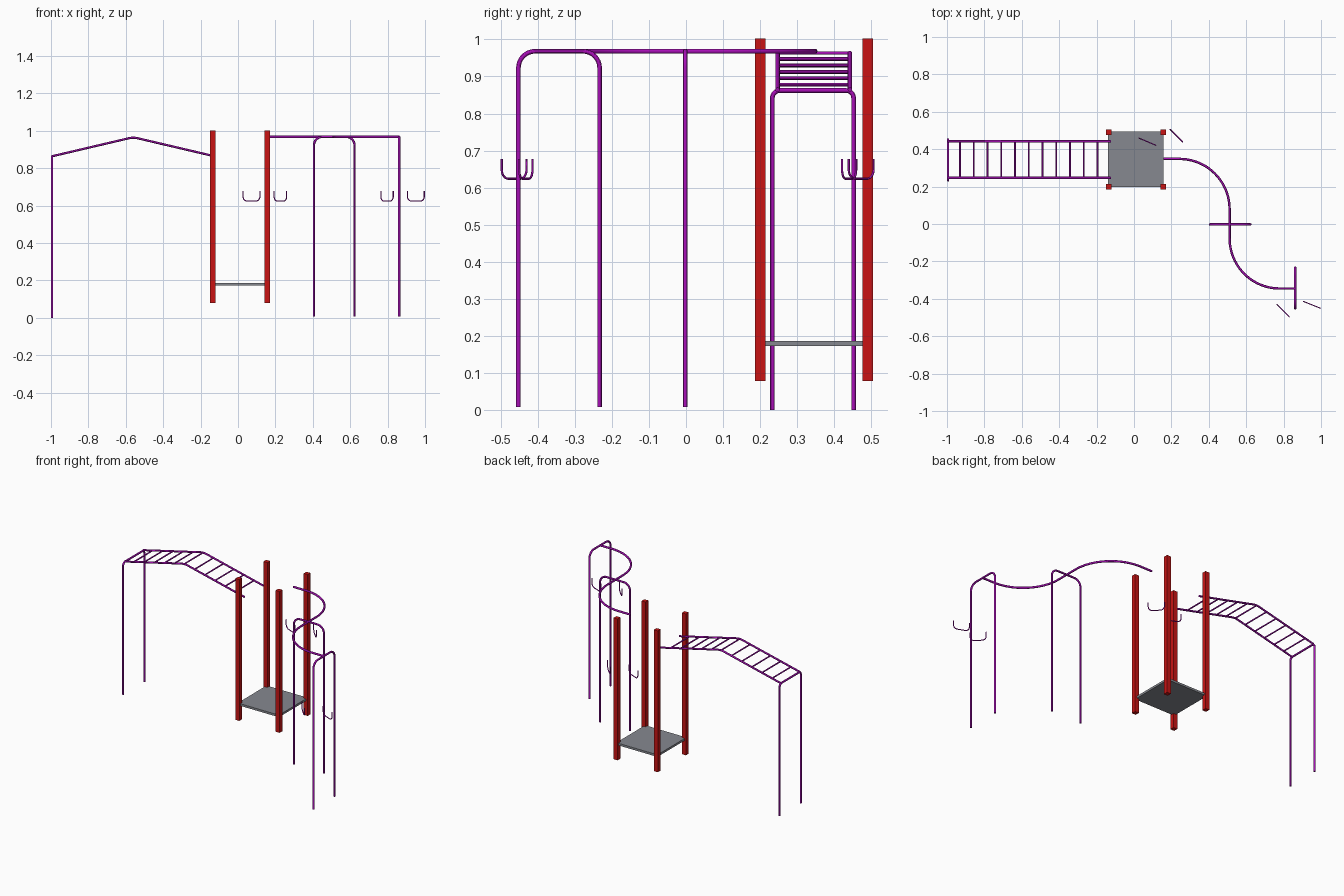
import bpy
from math import pi, sin, cos, tan
from mathutils import Vector

cube = bpy.data.objects.get("Cube")
if cube:
    bpy.data.objects.remove(cube, do_unlink=True)


def material(name, rgb):
    m = bpy.data.materials.new(name)
    m.use_nodes = True
    m.diffuse_color = (*rgb, 1)
    m.node_tree.nodes["Principled BSDF"].inputs["Base Color"].default_value = (*rgb, 1)
    return m


purple = material("purple paint", (0.40, 0.005, 0.48))
red = material("red paint", (0.58, 0.007, 0.007))
grey = material("grey deck", (0.24, 0.25, 0.28))


def box(name, centre, size, mat):
    bpy.ops.mesh.primitive_cube_add(size=1, location=centre)
    ob = bpy.context.object
    ob.name = name
    ob.scale = size
    bpy.ops.object.transform_apply(location=False, rotation=False, scale=True)
    ob.data.materials.append(mat)
    return ob


def fillet(points, radius, steps=8):
    """Round the inner corners of a polyline with circular arcs."""
    pts = [Vector(p) for p in points]
    out = [pts[0]]
    for a, b, c in zip(pts, pts[1:], pts[2:]):
        u, v = (a - b).normalized(), (c - b).normalized()
        half = u.angle(v) / 2
        centre = b + (u + v).normalized() * (radius / sin(half))
        start = b + u * (radius / tan(half)) - centre
        end = b + v * (radius / tan(half)) - centre
        sweep = pi - 2 * half
        for i in range(steps + 1):
            t = i / steps
            out.append(centre + (start * sin((1 - t) * sweep) + end * sin(t * sweep)) / sin(sweep))
    out.append(pts[-1])
    return out


def tube(name, points, radius):
    curve = bpy.data.curves.new(name, "CURVE")
    curve.dimensions = "3D"
    curve.bevel_depth = radius
    curve.bevel_resolution = 4
    curve.use_fill_caps = True
    spline = curve.splines.new("POLY")
    spline.points.add(len(points) - 1)
    for p, co in zip(spline.points, points):
        p.co = (*co, 1)
    temp = bpy.data.objects.new(name + "_path", curve)
    bpy.context.collection.objects.link(temp)
    bpy.context.view_layer.update()
    mesh = bpy.data.meshes.new_from_object(
        temp.evaluated_get(bpy.context.evaluated_depsgraph_get()))
    bpy.data.objects.remove(temp, do_unlink=True)
    ob = bpy.data.objects.new(name, mesh)
    bpy.context.collection.objects.link(ob)
    mesh.materials.clear()
    mesh.materials.append(purple)
    bpy.ops.object.select_all(action="DESELECT")
    ob.select_set(True)
    bpy.context.view_layer.objects.active = ob
    bpy.ops.object.shade_smooth_by_angle()
    return ob


def frame(name, a, b, bottom, top, corner):
    """Inverted U with two legs."""
    path = [(*a, bottom), (*a, top), (*b, top), (*b, bottom)]
    tube(name, fillet(path, corner), 0.0062)


# Tower: four posts and a deck
for sx, x in (("right", -0.135), ("left", 0.157)):
    for sy, y in (("front", 0.2), ("back", 0.49)):
        box(f"{sy}_{sx}_post", (x, y, 0.541), (0.029, 0.029, 0.924), red)
box("deck", (0.009, 0.346, 0.18), (0.298, 0.298, 0.014), grey)

# Peaked horizontal ladder
peak_x, peak_z, half_span, drop = -0.56, 0.966, 0.435, 0.102
for side, y in (("front", 0.247), ("back", 0.442)):
    path = [(peak_x - half_span, y, peak_z - drop), (peak_x, y, peak_z),
            (peak_x + half_span, y, peak_z - drop)]
    tube(f"{side}_ladder_rail", fillet(path, 0.1), 0.006)
for i in range(11):
    x = -0.93 + 0.0735 * i
    z = peak_z - drop * abs(x - peak_x) / half_span - 0.002
    tube(f"ladder_rung_{i + 1}", [(x, 0.247, z), (x, 0.442, z)], 0.0045)
frame("ladder_legs", (-0.994, 0.233), (-0.994, 0.452), 0, 0.862, 0.02)

# Winding overhead bar on two hoops
bar_path = [(0.157, 0.348, 0.968), (0.511, 0.348, 0.968),
            (0.511, -0.345, 0.968), (0.862, -0.345, 0.968)]
tube("winding_bar", fillet(bar_path, 0.268, 20), 0.0065)
frame("middle_hoop", (0.406, -0.002), (0.623, -0.002), 0.008, 0.968, 0.045)
frame("end_hoop", (0.862, -0.452), (0.862, -0.233), 0.008, 0.968, 0.045)

# Small U-shaped hand grips
grips = [((0.027, 0.459), (0.117, 0.421)), ((0.193, 0.506), (0.26, 0.439)),
         ((0.764, -0.43), (0.83, -0.497)), ((0.906, -0.414), (0.996, -0.45))]
for i, (a, b) in enumerate(grips):
    path = [(*a, 0.678), (*a, 0.624), (*b, 0.624), (*b, 0.678)]
    tube(f"hand_grip_{i + 1}", fillet(path, 0.025), 0.003)
